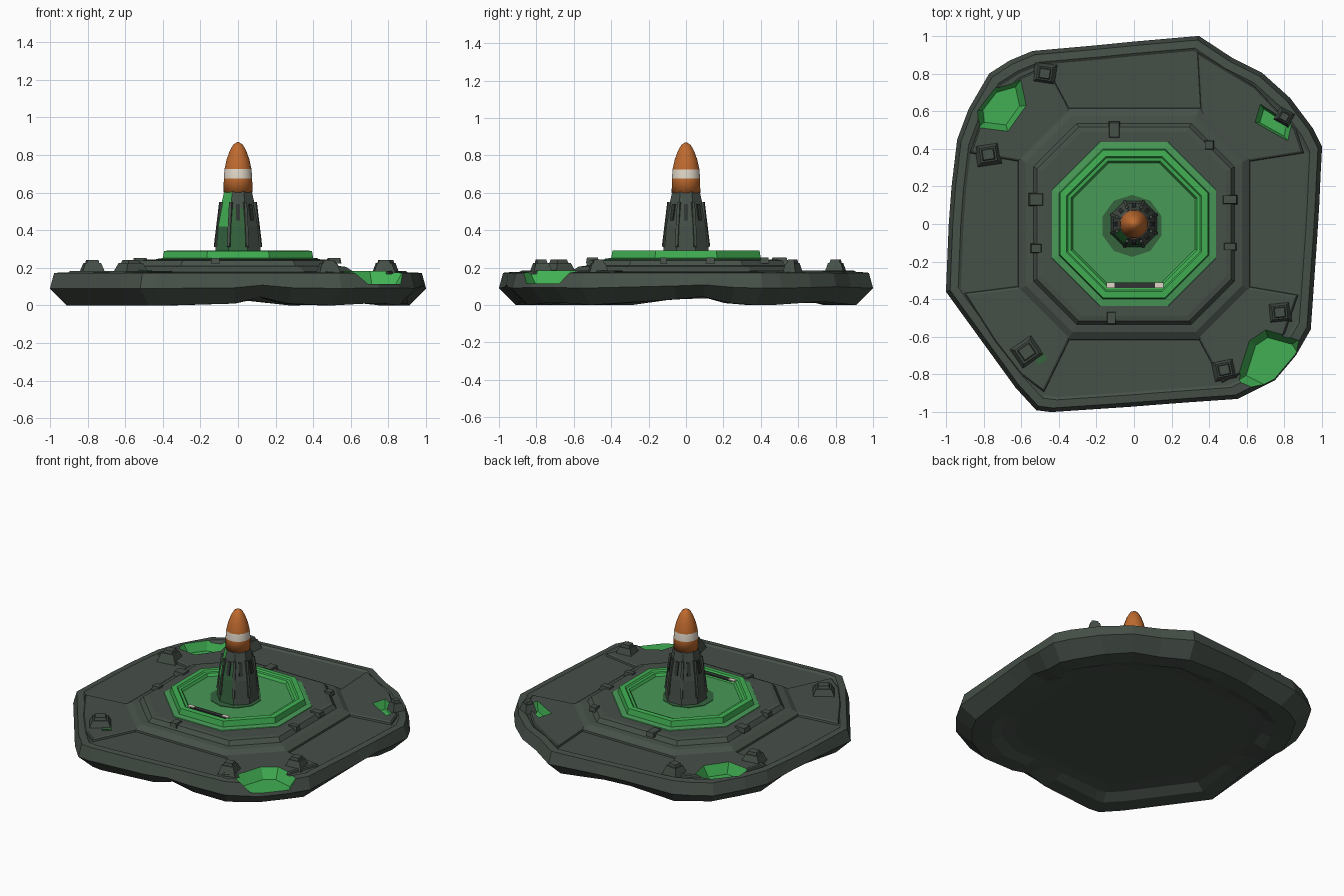
import bpy, bmesh, math
from mathutils import Matrix, Vector

if "Cube" in bpy.data.objects:
    bpy.data.objects.remove(bpy.data.objects["Cube"])


def mat(name, rgb):
    m = bpy.data.materials.new(name)
    m.diffuse_color = (*rgb, 1)
    m.use_nodes = True
    m.node_tree.nodes["Principled BSDF"].inputs["Base Color"].default_value = m.diffuse_color
    return m


BODY = mat("dark grey green", (0.062, 0.080, 0.066))
GREEN = mat("bright green", (0.052, 0.43, 0.085))
FLOOR = mat("mid green", (0.065, 0.32, 0.095))
DEEP = mat("deep green", (0.035, 0.125, 0.047))
ORANGE = mat("orange", (0.52, 0.145, 0.028))
WHITE = mat("off white", (0.75, 0.68, 0.58))
BLACK = mat("dark slot", (0.03, 0.036, 0.032))


def loft(name, rings, mats, rule=None, smooth=False):
    """Skin a closed solid through rings of equal length; rule(face) gives the material slot."""
    bm = bmesh.new()
    vs = [[bm.verts.new(p) for p in r] for r in rings]
    n = len(rings[0])
    for a, b in zip(vs, vs[1:]):
        for i in range(n):
            j = (i + 1) % n
            bm.faces.new((a[i], a[j], b[j], b[i]))
    bm.faces.new(vs[0])
    bm.faces.new(vs[-1])
    bmesh.ops.recalc_face_normals(bm, faces=bm.faces)
    for f in bm.faces:
        f.smooth = smooth
        if rule:
            f.material_index = rule(f)
    me = bpy.data.meshes.new(name)
    bm.to_mesh(me)
    bm.free()
    for m in mats:
        me.materials.append(m)
    ob = bpy.data.objects.new(name, me)
    bpy.context.collection.objects.link(ob)
    return ob


def scaled(pts, s, z):
    """Polygon scaled about its own centre, at height z."""
    cx = sum(p[0] for p in pts) / len(pts)
    cy = sum(p[1] for p in pts) / len(pts)
    return [(cx + (p[0] - cx) * s, cy + (p[1] - cy) * s, z) for p in pts]


def octa(a, z, k=0.414):
    q = [(a, k * a), (k * a, a), (-k * a, a), (-a, k * a)]
    return [(x, y, z) for x, y in q] + [(-x, -y, z) for x, y in q]


def circle(r, z, n, cx=0.0, cy=0.0):
    return [(cx + r * math.cos(2 * math.pi * (i + .5) / n),
             cy + r * math.sin(2 * math.pi * (i + .5) / n), z) for i in range(n)]


def box(name, x, y, z, sx, sy, sz, m, rot=0.0, taper=1.0):
    rings = []
    for h, t in ((-.5, 1), (.5, taper)):
        r = [Vector((u * sx * t, v * sy * t, h * sz)) for u, v in
             ((-.5, -.5), (.5, -.5), (.5, .5), (-.5, .5))]
        rings.append([Matrix.Rotation(rot, 3, 'Z') @ p + Vector((x, y, z)) for p in r])
    return loft(name, rings, [m])


# Base slab: uneven outline, third value is how far the lower edge arches up
OUT = [(.345, 1, 0), (.52, .885, .01), (.68, .805, .02), (.83, .67, .01), (.95, .51, 0),
       (1, .41, 0), (.992, .26, .01), (.985, .1, .045), (.975, -.06, .03), (.94, -.56, 0),
       (.86, -.70, .01), (.75, -.83, .01), (.55, -.93, 0), (.29, -.948, .01), (.13, -.96, .045),
       (-.02, -.972, .01), (-.44, -1, 0), (-.52, -.99, 0), (-.63, -.87, 0), (-1, -.36, 0),
       (-.985, 0, .04), (-.97, .2, .04), (-.94, .45, 0), (-.88, .61, .01), (-.77, .80, .01),
       (-.66, .87, .01), (-.54, .92, 0), (-.2, .95, .03), (0, .97, .03)]


def ring(s, z, lift=0):
    return [(x * s, y * s, z + r * lift) for x, y, r in OUT]


base = loft("base_slab", [ring(.66, .045), ring(.74, .035), ring(.80, 0, 1), ring(.91, 0, 1),
                          ring(1, .09, .4), ring(.978, .172), ring(.935, .176),
                          ring(.92, .166)], [BODY])

# Raised corner pads between the sunken side panels
NW = [(-.33, .58), (-.58, .33), (-.87, .38), (-.80, .58), (-.62, .77), (-.47, .84)]
NE = [(.36, .56), (.58, .33), (.90, .38), (.86, .50), (.64, .73), (.34, .91)]
SW = [(-.33, -.58), (-.58, -.33), (-.90, -.37), (-.74, -.62), (-.60, -.80), (-.48, -.89)]
SE = [(-x, -y) for x, y in NW]
pads = [loft("corner_pad", [scaled(p, 1.03, .15), scaled(p, 1, .178), scaled(p, .96, .184)], [BODY])
        for p in (NW, NE, SW, SE)]

# Green corner bowls, cut into slab and pads
BOWLS = [
    ([(-.83, .51), (-.84, .60), (-.74, .73), (-.60, .77), (-.57, .63), (-.67, .49)], .115),
    ([(.64, .54), (.67, .64), (.84, .53), (.82, .44)], .13),
    ([(.54, -.84), (.61, -.62), (.70, -.56), (.88, -.61), (.95, -.72), (.76, -.95)], .115)]
for pts, z in BOWLS:
    cut = loft("bowl_cutter", [scaled(pts, .72, z), scaled(pts, 1, .19), scaled(pts, 1.02, .3)], [GREEN])
    cut.hide_render = True
    for ob in [base] + pads:
        md = ob.modifiers.new("bowl", 'BOOLEAN')
        md.operation, md.solver, md.object = 'DIFFERENCE', 'EXACT', cut
        md.material_mode = 'TRANSFER'
        bpy.context.view_layer.objects.active = ob
        bpy.ops.object.modifier_apply(modifier=md.name)
    bpy.data.objects.remove(cut)

# Stepped octagonal platform
K = .57
loft("octagon_platform", [octa(.62, .15, K), octa(.615, .178, K), octa(.575, .205, K),
                          octa(.535, .21, K), octa(.515, .238, K), octa(.49, .243, K)], [BODY])

# Small clamps and latches around the platform
for x, y, sx, sy in ((-.105, .50, .06, .09), (-.52, .13, .08, .07), (.51, .13, .08, .05),
                     (-.12, -.50, .05, .07), (.40, .42, .05, .05), (.51, -.12, .07, .04),
                     (-.52, -.13, .06, .05)):
    box("platform_latch", x, y, .238, sx, sy, .03, BODY, 0, .85)

# Green launch ring with sunken floor
loft("launch_ring", [octa(.44, .235), octa(.435, .247), octa(.40, .252), octa(.393, .29),
                     octa(.36, .292), octa(.352, .282), octa(.335, .280), octa(.325, .262)],
     [GREEN, FLOOR], lambda f: 1 if f.normal.z > .9 and f.calc_center_median().z < .27 else 0)
loft("scorch_disc", [circle(.165, .255, 10, -.01, -.01), circle(.165, .265, 10, -.01, -.01)], [DEEP])
box("floor_slot", .01, -.325, .284, .27, .03, .008, BLACK)
for x in (-.125, .135):
    box("slot_marker", x, -.325, .287, .045, .028, .008, WHITE)

# Tower: eight-sided, green on the front left face


def tower_rule(f):
    n, z = f.normal, f.calc_center_median().z
    if abs(n.z) > .9:
        return 0
    if n.x < -.4 and n.y < -.4:
        return 1 if z > .42 else 2
    return 2 if n.y < -.85 and z < .55 else 0


loft("tower", [circle(r, z, 8) for r, z in
               ((.135, .25), (.130, .30), (.120, .42), (.100, .52), (.080, .605))],
     [BODY, GREEN, DEEP], tower_rule)
for i in range(8):
    a = math.pi / 4 * i
    if i != 5:
        slit = box("tower_slit", 0, 0, 0, .01, .022, .09, BLACK)
        slit.matrix_world = (Matrix.Rotation(a, 4, 'Z') @ Matrix.Translation((.0985, 0, .495))
                             @ Matrix.Rotation(-.19, 4, 'Y'))
    # raised ribs along the tower corners
    rib = box("tower_rib", 0, 0, 0, .018, .016, .24, BODY)
    rib.matrix_world = (Matrix.Rotation(a + math.pi / 8, 4, 'Z')
                        @ Matrix.Translation((.112, 0, .43)) @ Matrix.Rotation(-.13, 4, 'Y'))

# Nose: orange with an off-white band
loft("nose", [circle(r, z, 16) for r, z in
              ((.078, .60), (.077, .675), (.073, .725), (.062, .775), (.046, .82),
               (.026, .855), (.006, .868))],
     [ORANGE, WHITE], lambda f: 1 if .67 < f.calc_center_median().z < .73 else 0, True)

# Corner blocks: tapered bollards with a small cap
for x, y, rot, s in ((-.475, .80, -.15, .12), (-.775, .37, .15, .13), (.775, -.47, .1, .12),
                     (.48, -.775, .2, .12), (-.57, -.68, .6, .15), (.80, .57, -.5, .09)):
    box("corner_block", x, y, .195, s, s * .9, .06, BODY, rot, .65)
    box("corner_block_cap", x, y, .23, s * .55, s * .5, .025, BODY, rot, .8)
box("green_patch", -.50, -.71, .184, .06, .06, .008, DEEP, .6)
